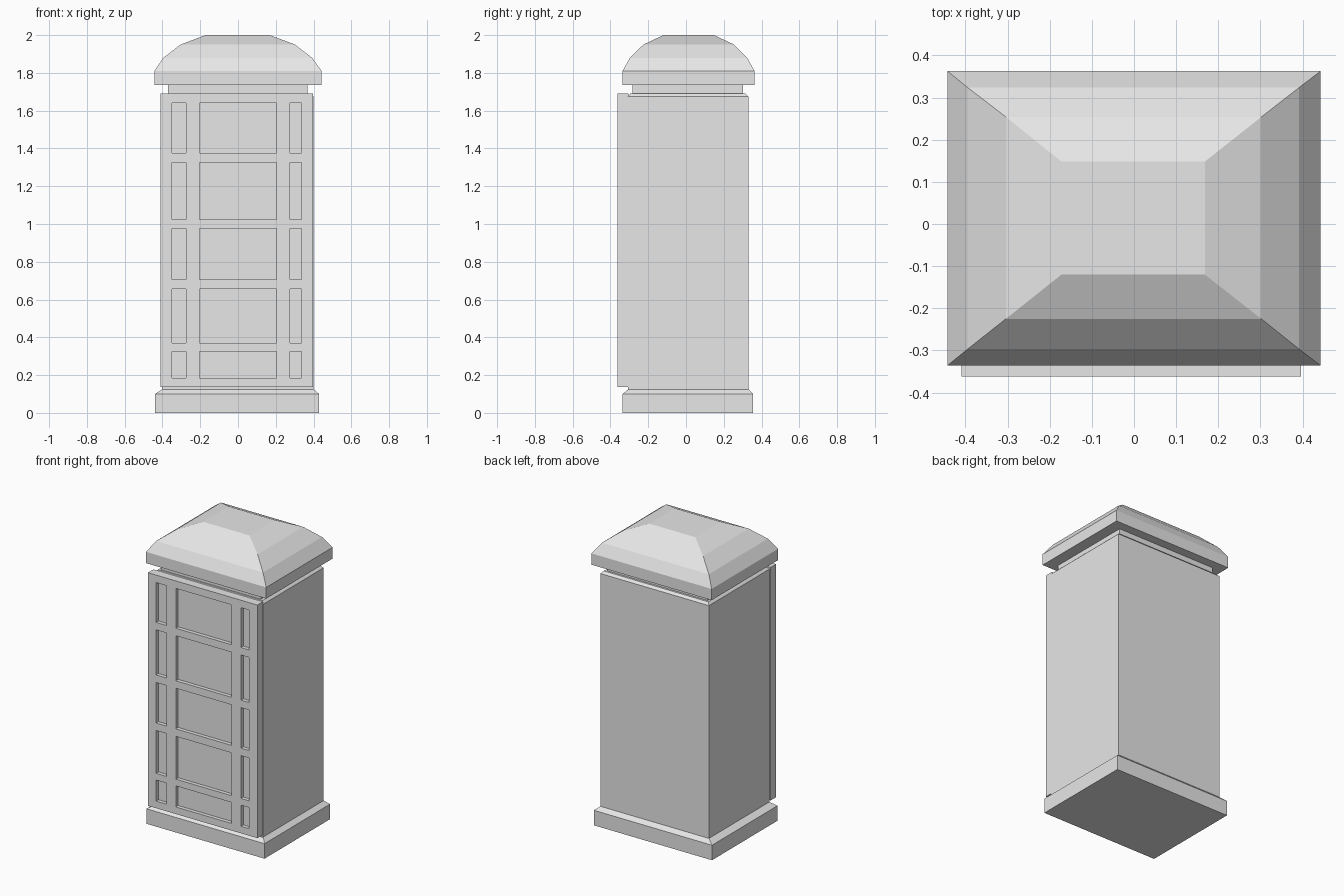
import bpy
import bmesh

cube = bpy.data.objects.get("Cube")
if cube:
    bpy.data.objects.remove(cube, do_unlink=True)

# Single plain paint
grey = bpy.data.materials.new("light_grey")
grey.use_nodes = True
colour = (0.8, 0.8, 0.8, 1)
grey.diffuse_color = colour
grey.node_tree.nodes["Principled BSDF"].inputs["Base Color"].default_value = colour


def finish(bm, name):
    bmesh.ops.recalc_face_normals(bm, faces=bm.faces)
    mesh = bpy.data.meshes.new(name)
    bm.to_mesh(mesh)
    bm.free()
    mesh.materials.append(grey)
    obj = bpy.data.objects.new(name, mesh)
    bpy.context.collection.objects.link(obj)
    return obj


def loft(name, sections):
    """Closed solid through rectangles given as (left, right, front, back, height)."""
    bm = bmesh.new()
    rings = []
    for x0, x1, y0, y1, z in sections:
        corners = ((x0, y0), (x1, y0), (x1, y1), (x0, y1))
        rings.append([bm.verts.new((x, y, z)) for x, y in corners])
    for low, high in zip(rings, rings[1:]):
        for i in range(4):
            j = (i + 1) % 4
            bm.faces.new((low[i], low[j], high[j], high[i]))
    bm.faces.new(rings[0])
    bm.faces.new(rings[-1])
    return finish(bm, name)


# Plinth with a sloped top edge
loft("base", [(-.44, .43, -.335, .355, 0),
              (-.44, .43, -.335, .355, .1),
              (-.40, .40, -.305, .33, .125)])

# Main box with a small chamfer at the top
loft("body", [(-.40, .40, -.308, .33, .12),
              (-.40, .40, -.308, .33, 1.675),
              (-.385, .385, -.295, .315, 1.69)])

# Recessed band under the roof
loft("neck", [(-.37, .367, -.283, .302, 1.685),
              (-.37, .367, -.283, .302, 1.74)])

# Faceted hipped roof
loft("roof", [(-.443, .443, -.336, .363, 1.735),
              (-.443, .443, -.336, .363, 1.81),
              (-.395, .392, -.297, .324, 1.88),
              (-.304, .302, -.225, .254, 1.95),
              (-.172, .168, -.12, .148, 2.0)])

# Door panel: a slab whose alternate grid cells are sunk as panes
FRONT, BACK, SINK = -.362, -.305, .025
xs = (-.41, -.35, -.275, -.205, .205, .275, .335, .396)
zs = (.138, .185, .325, .37, .655, .705, .975, 1.025, 1.325, 1.375, 1.64, 1.69)
bm = bmesh.new()
grid = [[bm.verts.new((x, FRONT, z)) for x in xs] for z in zs]
panes = []
for r in range(len(zs) - 1):
    for c in range(len(xs) - 1):
        face = bm.faces.new((grid[r][c], grid[r][c + 1],
                             grid[r + 1][c + 1], grid[r + 1][c]))
        if r % 2 and c % 2:
            panes.append(face)
sunk = bmesh.ops.extrude_discrete_faces(bm, faces=panes)["faces"]
bmesh.ops.translate(bm, vec=(0, SINK, 0),
                    verts=list({v for f in sunk for v in f.verts}))
rim = [e for e in bm.edges if e.is_boundary]
side = bmesh.ops.extrude_edge_only(bm, edges=rim)["geom"]
bmesh.ops.translate(bm, vec=(0, BACK - FRONT, 0),
                    verts=[g for g in side if isinstance(g, bmesh.types.BMVert)])
bmesh.ops.holes_fill(bm, edges=[e for e in bm.edges if e.is_boundary], sides=0)
finish(bm, "door_panel")
